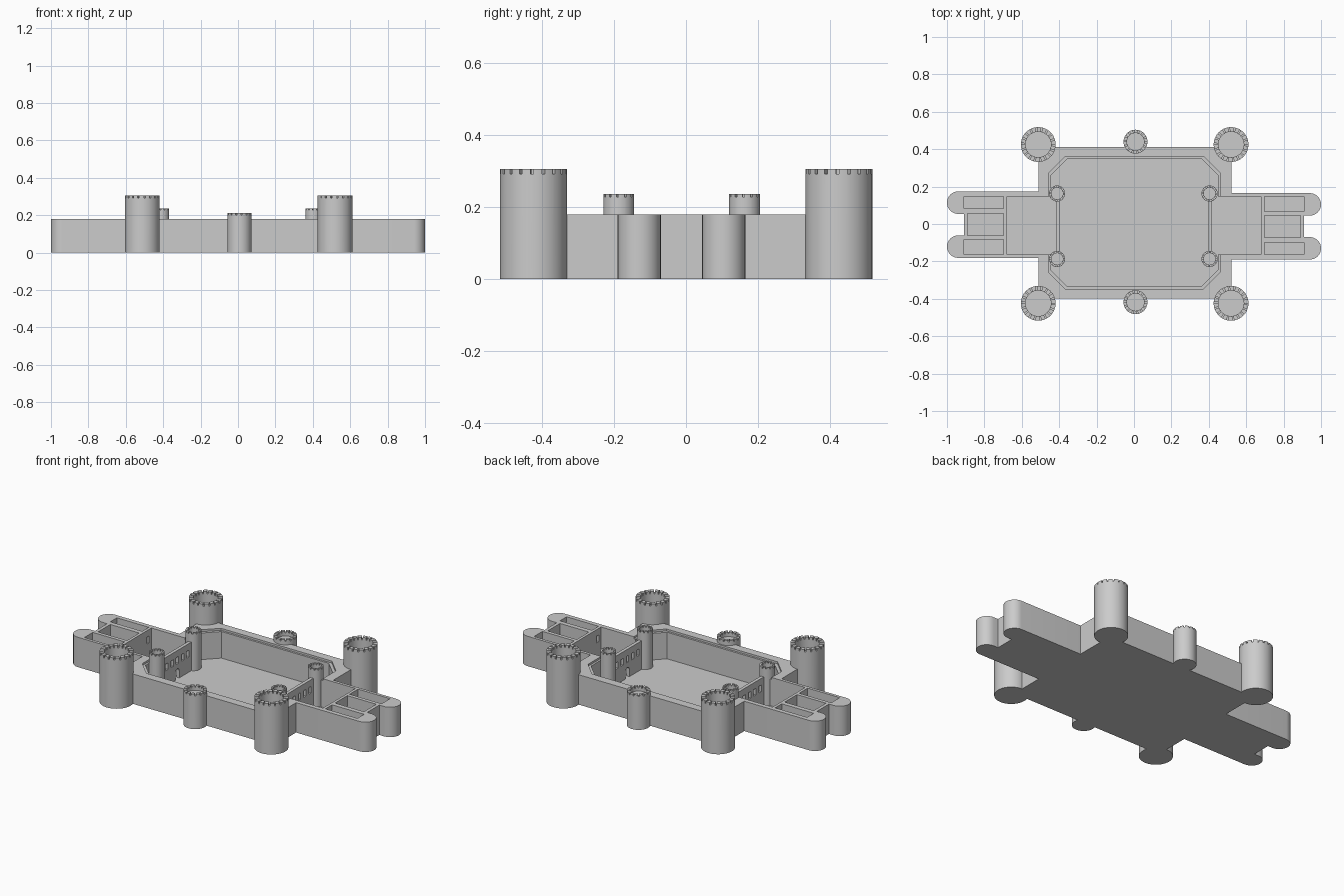
import bpy, bmesh
from math import pi, sin, cos

if "Cube" in bpy.data.objects:
    bpy.data.objects.remove(bpy.data.objects["Cube"])

WALL, FLOOR = 0.18, 0.008


def finish(bm, name, smooth=False):
    bmesh.ops.remove_doubles(bm, verts=bm.verts, dist=1e-5)
    bmesh.ops.recalc_face_normals(bm, faces=bm.faces)
    me = bpy.data.meshes.new(name)
    bm.to_mesh(me)
    bm.free()
    ob = bpy.data.objects.new(name, me)
    bpy.context.collection.objects.link(ob)
    if smooth:
        select(ob)
        bpy.ops.object.shade_smooth_by_angle(angle=0.6)
    return ob


def select(ob):
    bpy.ops.object.select_all(action='DESELECT')
    ob.select_set(True)
    bpy.context.view_layer.objects.active = ob


def prism(name, pts, a, b, along_x=False):
    """Extrude a closed profile along z (or a y-z profile along x)."""
    bm = bmesh.new()
    pos = (lambda p, h: (h, p[0], p[1])) if along_x else (lambda p, h: (p[0], p[1], h))
    lo = [bm.verts.new(pos(p, a)) for p in pts]
    hi = [bm.verts.new(pos(p, b)) for p in pts]
    bm.faces.new(lo)
    bm.faces.new(hi)
    for i in range(len(pts)):
        j = (i + 1) % len(pts)
        bm.faces.new((lo[i], lo[j], hi[j], hi[i]))
    return finish(bm, name)


def box(name, x0, x1, y0, y1, z0, z1):
    return prism(name, [(x0, y0), (x1, y0), (x1, y1), (x0, y1)], z0, z1)


def cut(target, cutter):
    m = target.modifiers.new("cut", 'BOOLEAN')
    m.operation, m.solver, m.object = 'DIFFERENCE', 'EXACT', cutter
    select(target)
    bpy.ops.object.modifier_apply(modifier=m.name)
    bpy.data.objects.remove(cutter)


def turn(s, x0, x1, y0, y1):
    """The left wing is the right wing turned by half a circle."""
    return (x0, x1, y0, y1) if s > 0 else (-x1, -x0, -.016 - y1, -.016 - y0)


def tower(name, x, y, r, ri, h, floor, merlons, notch):
    """Hollow round tower with a crenellated rim."""
    bm = bmesh.new()
    n = merlons * 4
    zn = h - notch

    def face(*pts):
        bm.faces.new([bm.verts.new((x + q * cos(t), y + q * sin(t), z)) for q, t, z in pts])

    for i in range(n):
        a, b = 2 * pi * i / n, 2 * pi * (i + 1) / n
        face((0, 0, 0), (r, a, 0), (r, b, 0))
        face((0, 0, floor), (ri, a, floor), (ri, b, floor))
        face((r, a, 0), (r, b, 0), (r, b, zn), (r, a, zn))
        face((ri, a, floor), (ri, b, floor), (ri, b, zn), (ri, a, zn))
        k = i % 4
        top = zn if k == 3 else h
        face((r, a, top), (r, b, top), (ri, b, top), (ri, a, top))
        if k < 3:
            for q in (r, ri):
                face((q, a, zn), (q, b, zn), (q, b, h), (q, a, h))
        if k in (0, 3):
            face((r, a, zn), (r, a, h), (ri, a, h), (ri, a, zn))
    return finish(bm, name, True)


# Outer outline: rectangular ward with a two-pronged wing at each end
def prong(cy):
    return [(.94 + .06 * sin(pi * i / 16), cy + .06 * cos(pi * i / 16)) for i in range(17)]


wing = ([(.52, .165)] + prong(.105) + [(.91, .045), (.91, -.07)]
        + prong(-.13) + [(.52, -.19)])
left = [(-x, -.016 - y) for x, y in wing]
left[0], left[-1] = (-.51, left[0][1]), (-.51, left[-1][1])
outline = [(.52, .412)] + wing + [(.52, -.397), (-.51, -.397)] + left + [(-.51, .412)]
castle = prism("curtain_walls", outline, 0, WALL)


# Eight-sided courtyard, with a small ledge around its upper edge
def octagon(g):
    x0, x1, y0, y1, c = -.445 - g, .45 + g, -.335 - g, .35 + g, .09
    return [(x0 + c, y0), (x1 - c, y0), (x1, y0 + c), (x1, y1 - c),
            (x1 - c, y1), (x0 + c, y1), (x0, y1 - c), (x0, y0 + c)]


cut(castle, prism("courtyard_cutter", octagon(0), FLOOR, 1))
cut(castle, prism("ledge_cutter", octagon(.012), .168, 1))

# Rooms in the wings, open to the sky, and the gate walls facing the courtyard
rooms = [(.41, .68, -.163, .147), (.697, .91, .067, .147),
         (.697, .89, -.072, .045), (.697, .91, -.163, -.10)]
for s in (1, -1):
    for room in rooms:
        cut(castle, box("room_cutter", *turn(s, *room), FLOOR, 1))
    for y in (.107, -.13):
        cut(castle, box("window_cutter", *turn(s, .66, .72, y - .011, y + .011), .10, .14))

    gate = box("gate_wall", *turn(s, .397, .417, -.187, .163), 0, WALL)
    x0, x1, _, _ = turn(s, .37, .45, 0, 0)
    for i in range(-2, 3):
        y = -.01 + .05 * i
        cut(gate, box("window_cutter", x0, x1, y - .011, y + .011, .10, .14))
    arch = [(-.01 + .018 * cos(pi * i / 10), .052 + .018 * sin(pi * i / 10)) for i in range(11)]
    cut(gate, prism("door_cutter", [(-.028, FLOOR), (.008, FLOOR)] + arch, x0, x1, True))

select(castle)
bpy.ops.object.shade_smooth_by_angle(angle=0.5)

# Towers: four at the corners, four beside the gates, two mid-wall
for x in (-.512, .519):
    for y in (-.424, .425):
        tower("corner_tower", x, y, .093, .068, .306, .185, 18, .014)
for x in (-.411, .404):
    for y in (-.187, .163):
        tower("gate_tower", x, y, .043, .031, .237, .185, 12, .009)
for y in (-.418, .44):
    tower("mid_wall_tower", .008, y, .064, .046, .211, .183, 14, .01)
